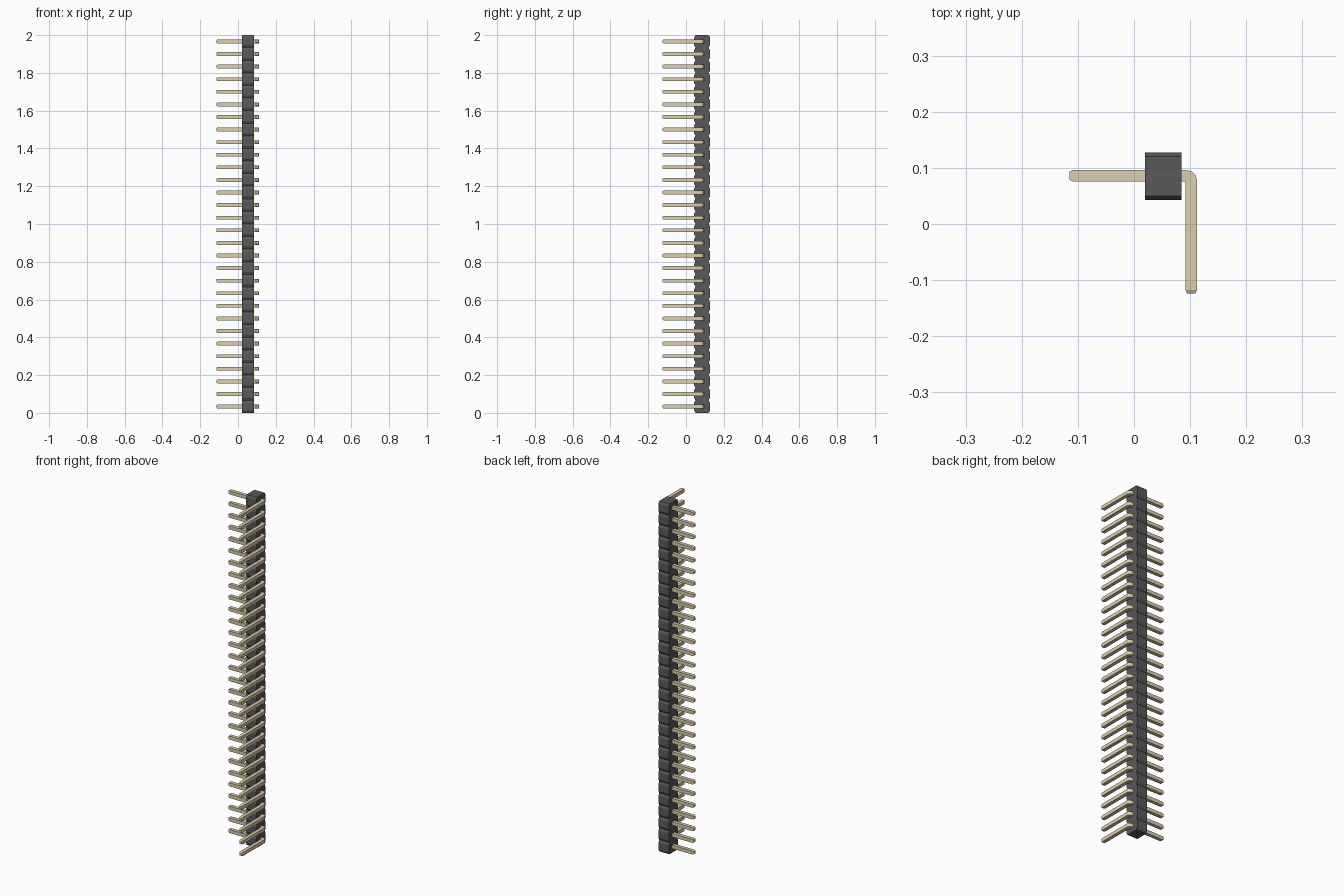
import bpy, bmesh, math
from mathutils import Vector

if "Cube" in bpy.data.objects:
    bpy.data.objects.remove(bpy.data.objects["Cube"])

COUNT = 30
PITCH = 2.0 / COUNT


def material(name, rgb):
    m = bpy.data.materials.new(name)
    m.diffuse_color = (*rgb, 1)
    m.use_nodes = True
    m.node_tree.nodes["Principled BSDF"].inputs["Base Color"].default_value = m.diffuse_color
    return m


def finish(name, bm, mat):
    bmesh.ops.recalc_face_normals(bm, faces=bm.faces)
    me = bpy.data.meshes.new(name)
    bm.to_mesh(me)
    bm.free()
    me.materials.append(mat)
    ob = bpy.data.objects.new(name, me)
    bpy.context.collection.objects.link(ob)
    return ob


plastic = material("black_plastic", (0.10, 0.10, 0.10))
metal = material("gold_metal", (0.72, 0.62, 0.42))

# Housing: notched y-z outline, extruded along x
X0, X1, Y0, Y1 = 0.02, 0.085, 0.043, 0.127
CY, CZ = 0.007, 0.013
front, back = [(Y0 + CY, 0)], [(Y1 - CY, 0)]
for i in range(COUNT):
    a, b = i * PITCH, (i + 1) * PITCH
    front += [(Y0, a + CZ), (Y0, b - CZ), (Y0 + CY, b)]
    back += [(Y1, a + CZ), (Y1, b - CZ), (Y1 - CY, b)]
bm = bmesh.new()
face = bm.faces.new([bm.verts.new((X0, y, z)) for y, z in front + back[::-1]])
ext = bmesh.ops.extrude_face_region(bm, geom=[face], use_keep_orig=True)
bmesh.ops.translate(bm, vec=(X1 - X0, 0, 0),
                    verts=[v for v in ext["geom"] if isinstance(v, bmesh.types.BMVert)])
finish("housing", bm, plastic)

# Pin: square section swept round a right-angle bend, with tapered tips
H, TIP = 0.01, 0.007            # half thickness, tip half size
PY, LX = 0.086, 0.102           # centre lines of the two legs
XT, YT, CH = -0.115, -0.124, 0.006
R_IN, R_OUT = 0.001, 0.019
rings = [((XT, PY + TIP), (XT, PY - TIP), TIP),
         ((XT + CH, PY + H), (XT + CH, PY - H), H)]
for k in range(7):
    t = math.radians(90 - 15 * k)
    d = Vector((math.cos(t), math.sin(t)))
    co = Vector((LX + H - R_OUT, PY + H - R_OUT))
    ci = Vector((LX - H - R_IN, PY - H - R_IN))
    rings.append((co + d * R_OUT, ci + d * R_IN, H))
rings += [((LX + H, YT + CH), (LX - H, YT + CH), H),
          ((LX + TIP, YT), (LX - TIP, YT), TIP)]

bm = bmesh.new()
loops = [[bm.verts.new((*o, h)), bm.verts.new((*o, -h)),
          bm.verts.new((*i, -h)), bm.verts.new((*i, h))]
         for o, i, h in [(tuple(o), tuple(i), h) for o, i, h in rings]]
for p, q in zip(loops, loops[1:]):
    for j in range(4):
        n = (j + 1) % 4
        bm.faces.new((p[j], p[n], q[n], q[j]))
bm.faces.new(loops[0])
bm.faces.new(loops[-1])
pin = finish("pins", bm, metal)
pin.location.z = PITCH / 2
for p in pin.data.polygons:
    p.use_smooth = True
pin.data.set_sharp_from_angle(angle=math.radians(25))

# Repeat the pin once per housing segment
arr = pin.modifiers.new("row", 'ARRAY')
arr.count = COUNT
arr.use_relative_offset = False
arr.use_constant_offset = True
arr.constant_offset_displace = (0, 0, PITCH)
